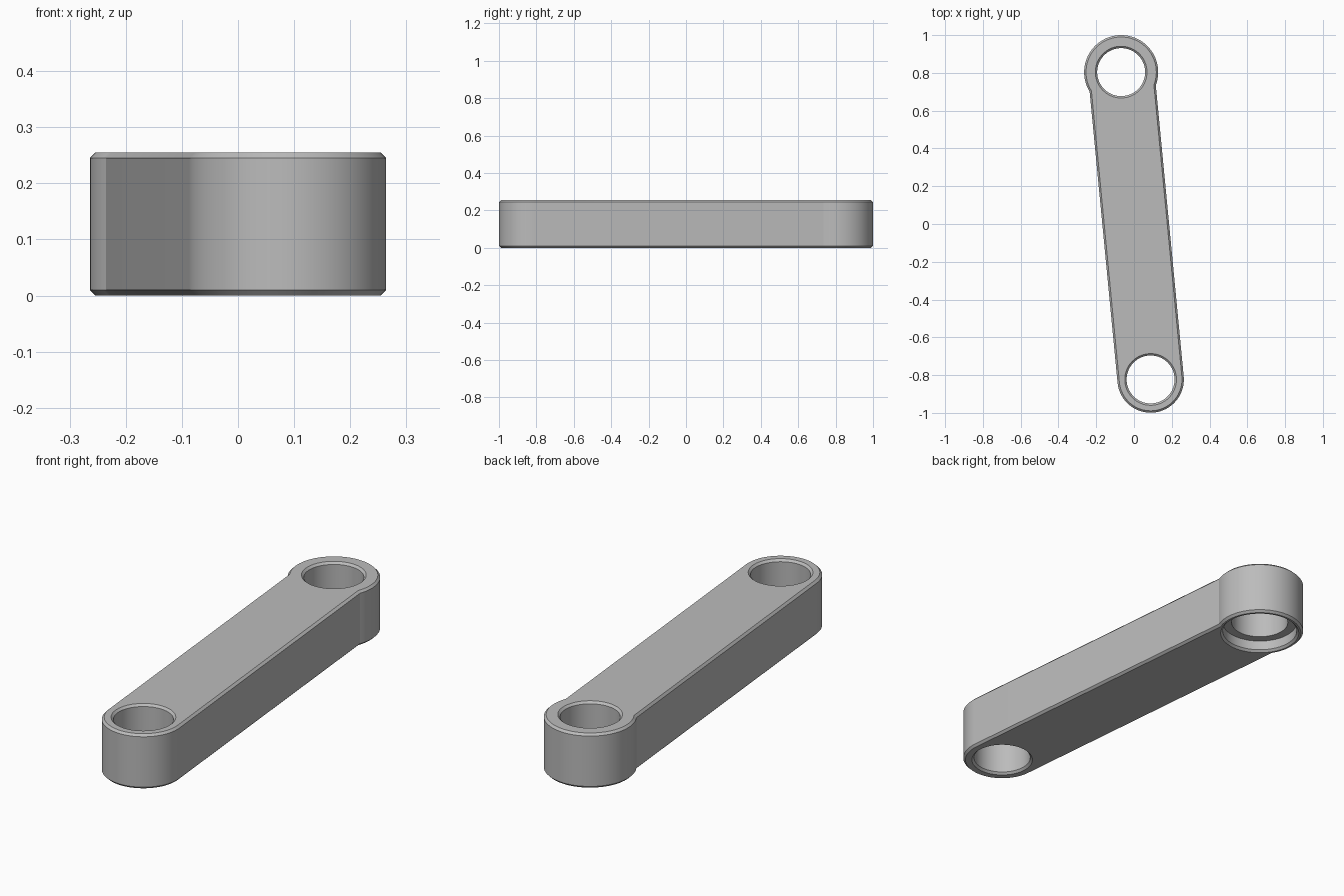
import bpy, bmesh, math
from mathutils import Vector

cube = bpy.data.objects.get("Cube")
if cube:
    bpy.data.objects.remove(cube, do_unlink=True)

# Main dimensions
HEIGHT, CHAMFER = 0.255, 0.01
BIG, SMALL = Vector((-0.068, 0.804)), Vector((0.088, -0.823))
BIG_R, SMALL_R, HOLE_R = 0.196, 0.176, 0.127
RECESS_R, RECESS_DEPTH = 0.167, 0.055
SEGMENTS = 64
axis = (BIG - SMALL).normalized()
heading = math.atan2(axis.y, axis.x)


def arc(centre, radius, start, end, steps):
    angles = [start + (end - start) * i / steps for i in range(steps + 1)]
    return [centre + radius * Vector((math.cos(a), math.sin(a))) for a in angles]


def circle(centre, radius):
    return arc(centre, radius, 0, math.tau, SEGMENTS)[:-1]


def outline(inset):
    """Straight arm with a round small end and a wider round big end."""
    half_width = SMALL_R - inset
    neck = math.pi - math.asin(half_width / (BIG_R - inset))
    big = arc(BIG, BIG_R - inset, heading - neck, heading + neck, SEGMENTS)
    small = arc(SMALL, half_width, heading + math.pi / 2,
                heading + math.pi * 1.5, SEGMENTS // 2)
    return big + small


bm = bmesh.new()


def ring(points, z):
    verts = [bm.verts.new((p.x, p.y, z)) for p in points]
    edges = [bm.edges.new((v, verts[i - 1])) for i, v in enumerate(verts)]
    return verts, edges


def wall(rings):
    """Join successive rings with quads."""
    for (a, _), (b, _) in zip(rings, rings[1:]):
        for i in range(len(a)):
            bm.faces.new((a[i - 1], a[i], b[i], b[i - 1]))


def bore(centre, profile):
    rings = [ring(circle(centre, r), z) for r, z in profile]
    wall(rings)
    return rings


# Outer side with chamfered rims
side = [ring(outline(inset), z) for inset, z in (
    (CHAMFER, 0), (0, CHAMFER), (0, HEIGHT - CHAMFER), (CHAMFER, HEIGHT))]
wall(side)

# Through holes, the big one opening into a recess underneath
rim = HOLE_R + CHAMFER
small_hole = bore(SMALL, [(rim, 0), (HOLE_R, CHAMFER),
                          (HOLE_R, HEIGHT - CHAMFER), (rim, HEIGHT)])
big_hole = bore(BIG, [(RECESS_R + CHAMFER, 0), (RECESS_R, CHAMFER),
                      (RECESS_R, RECESS_DEPTH), (HOLE_R, RECESS_DEPTH),
                      (HOLE_R, HEIGHT - CHAMFER), (rim, HEIGHT)])

# Flat top and bottom around the holes
for end in (0, -1):
    edges = side[end][1] + small_hole[end][1] + big_hole[end][1]
    bmesh.ops.triangle_fill(bm, edges=edges, use_beauty=True)
bmesh.ops.recalc_face_normals(bm, faces=bm.faces)

mesh = bpy.data.meshes.new("link_arm")
bm.to_mesh(mesh)
bm.free()
arm = bpy.data.objects.new("link_arm", mesh)
bpy.context.collection.objects.link(arm)

# Plain grey metal
grey = bpy.data.materials.new("plain_grey")
grey.use_nodes = True
colour = (0.5, 0.5, 0.5, 1)
grey.diffuse_color = colour
grey.node_tree.nodes["Principled BSDF"].inputs["Base Color"].default_value = colour
mesh.materials.append(grey)

bpy.ops.object.select_all(action="DESELECT")
arm.select_set(True)
bpy.context.view_layer.objects.active = arm
bpy.ops.object.shade_smooth_by_angle(angle=math.radians(20))
